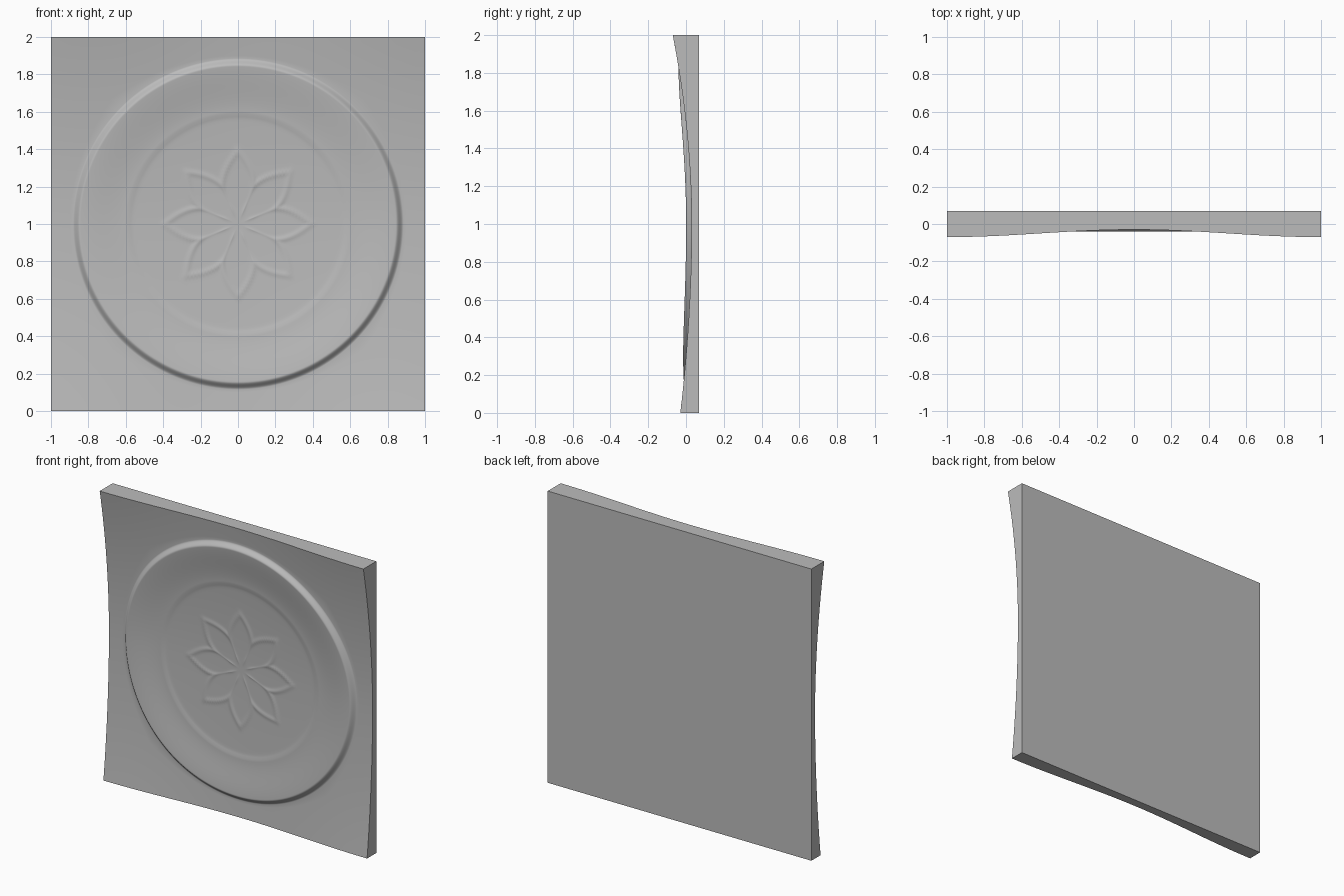
import bpy, bmesh, math

cube = bpy.data.objects.get("Cube")
if cube:
    bpy.data.objects.remove(cube)

BACK = 0.07
SEGMENTS = 192
RIM = 0.885


def smooth(a, b, t):
    t = min(max((t - a) / (b - a), 0), 1)
    return t * t * (3 - 2 * t)


# Broad hollow of the tile: thin in the middle, thick at the corners
def hollow(x, v):
    across = (1 - math.cos(math.pi * x)) / 2
    if v > 0:
        lift, side = 0.075, 0.015 + 0.025 * v * v
    else:
        lift, side = 0.035, 0.015 + 0.025 * v * v
    return 0.045 - lift * abs(v) ** 1.9 - side * across


# Raised dish with a crisp outer rim and a shallow well
def dish(r):
    h = 0.011 + 0.004 * smooth(0.57, 0.62, r) + 0.015 * smooth(0.6, 0.85, r)
    h += 0.003 * math.exp(-((r - 0.59) / 0.015) ** 2)
    return h * (1 - smooth(0.845, RIM, r))


# Eight pointed petals with raised outlines
def flower(r, angle):
    if r < 0.03 or r > 0.42:
        return 0
    step = math.pi / 4
    off = (angle - math.pi / 2 + step / 2) % step - step / 2
    t = min(r / 0.39, 1)
    width = 0.085 * math.sin(math.pi * t ** 1.2)
    d = abs(r * math.sin(off)) - width
    outline = 0.005 * math.exp(-(d / 0.012) ** 2)
    return outline * smooth(0.03, 0.1, r) * (1 - smooth(0.38, 0.42, r))


def front_point(x, v):
    r = math.hypot(x, v)
    y = hollow(x, v) - dish(r) - flower(r, math.atan2(v, x))
    return (x, y, v + 1)


# Rings run outward as circles, then spread into the square border
bm = bmesh.new()
radii = [0.42 * i / 28 for i in range(1, 29)]
radii += [0.42 + 0.4 * i / 26 for i in range(1, 27)]
radii += [0.82 + (RIM - 0.82) * i / 14 for i in range(1, 15)]
rings = []
angles = [2 * math.pi * i / SEGMENTS for i in range(SEGMENTS)]
for r in radii:
    rings.append([bm.verts.new(front_point(r * math.cos(a), r * math.sin(a))) for a in angles])
for k in range(1, 9):
    s = k / 8
    ring = []
    for a in angles:
        c, n = math.cos(a), math.sin(a)
        reach = RIM + (1 / max(abs(c), abs(n)) - RIM) * s
        ring.append(bm.verts.new(front_point(reach * c, reach * n)))
    rings.append(ring)

# Straight sides and flat back
rings.append([bm.verts.new((p.co.x, BACK, p.co.z)) for p in rings[-1]])
centre = bm.verts.new(front_point(0, 0))
for i in range(SEGMENTS):
    j = (i + 1) % SEGMENTS
    bm.faces.new((centre, rings[0][i], rings[0][j]))
    for inner, outer in zip(rings, rings[1:]):
        bm.faces.new((inner[i], outer[i], outer[j], inner[j]))
bm.faces.new(rings[-1][::-1])
bmesh.ops.recalc_face_normals(bm, faces=bm.faces)

mesh = bpy.data.meshes.new("relief_tile")
bm.to_mesh(mesh)
bm.free()
tile = bpy.data.objects.new("relief_tile", mesh)
bpy.context.collection.objects.link(tile)

grey = bpy.data.materials.new("plain_grey")
grey.use_nodes = True
colour = (0.5, 0.5, 0.5, 1)
grey.diffuse_color = colour
grey.node_tree.nodes["Principled BSDF"].inputs["Base Color"].default_value = colour
mesh.materials.append(grey)

bpy.ops.object.select_all(action="DESELECT")
tile.select_set(True)
bpy.context.view_layer.objects.active = tile
bpy.ops.object.shade_smooth_by_angle(angle=math.radians(50))
